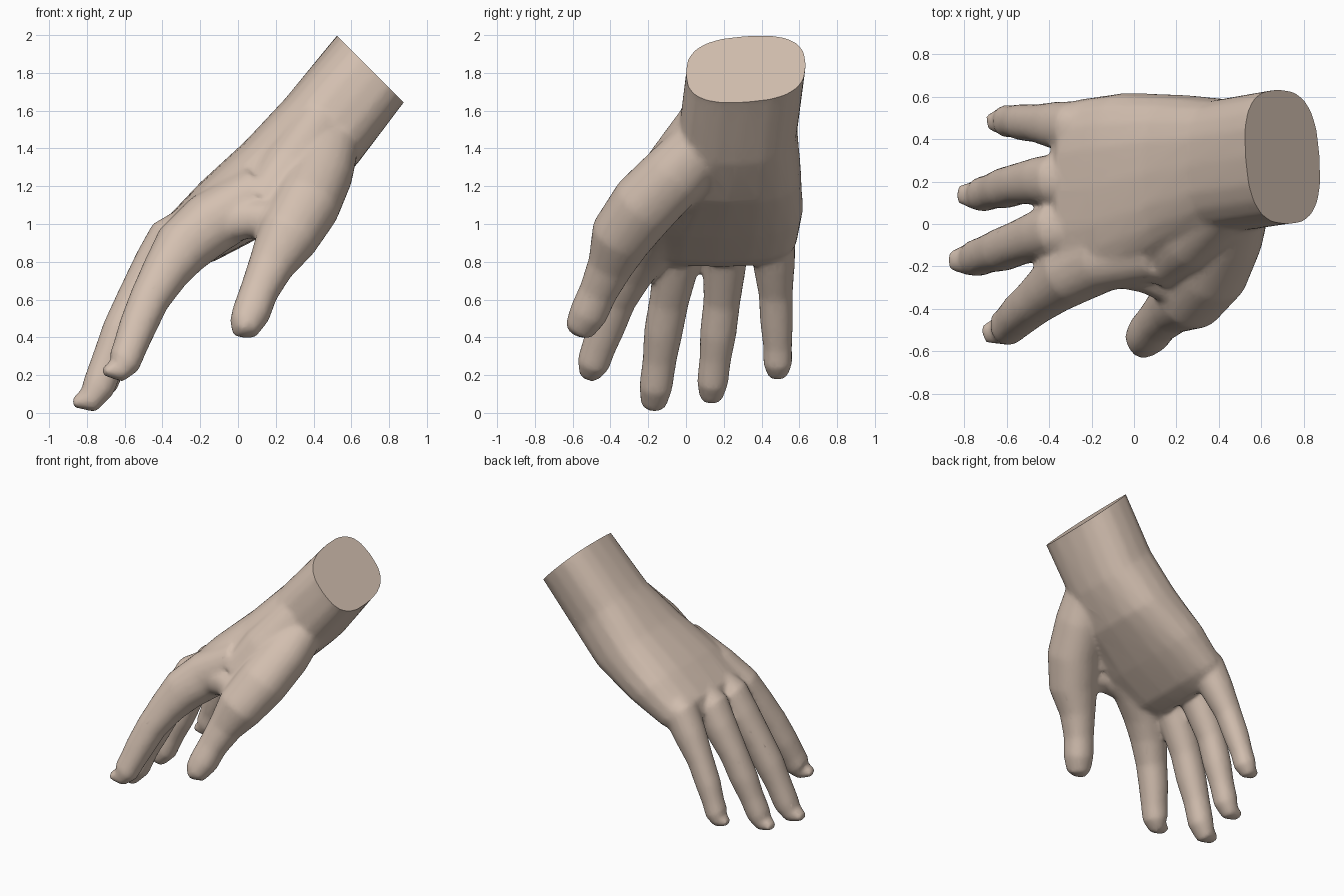
import bpy, bmesh, math
from mathutils import Vector

cube = bpy.data.objects.get("Cube")
if cube:
    bpy.data.objects.remove(cube, do_unlink=True)

skin = bpy.data.materials.new("skin")
skin.use_nodes = True
skin.diffuse_color = (0.66, 0.53, 0.44, 1)
skin.node_tree.nodes["Principled BSDF"].inputs["Base Color"].default_value = (0.66, 0.53, 0.44, 1)

SIDES = 20
bm = bmesh.new()


def ring(center, u, v, power):
    """Rounded cross-section spanned by the half axes u and v."""
    verts = []
    for i in range(SIDES):
        a = 2 * math.pi * i / SIDES
        c, s = math.cos(a), math.sin(a)
        c = math.copysign(abs(c) ** power, c)
        s = math.copysign(abs(s) ** power, s)
        verts.append(bm.verts.new(center + u * c + v * s))
    return verts


def skin_rings(rings):
    faces = [bm.faces.new(rings[0]), bm.faces.new(rings[-1])]
    for a, b in zip(rings, rings[1:]):
        for i in range(SIDES):
            j = (i + 1) % SIDES
            faces.append(bm.faces.new((a[i], a[j], b[j], b[i])))
    bmesh.ops.recalc_face_normals(bm, faces=faces)


def digit(nodes, tip_flat=0.55):
    """Tapered tube through (x, y, z, radius), with a flattened nail end."""
    pts = [Vector(n[:3]) for n in nodes]
    rings = []
    for i, p in enumerate(pts):
        t = (pts[min(i + 1, len(pts) - 1)] - pts[max(i - 1, 0)]).normalized()
        u = Vector((0, 1, 0))
        u = (u - t * u.dot(t)).normalized()
        v = t.cross(u)
        r = nodes[i][3]
        flat = tip_flat if i == len(pts) - 1 else 1.0
        rings.append(ring(p, u * r, v * r * flat, 0.92))
    skin_rings(rings)


# Forearm and palm: top x, z; bottom x, z; y range; sideways tilt
palm = [
    (0.62, 2.10, 0.98, 1.74, 0.00, 0.635, 0.12),
    (0.52, 2.00, 0.88, 1.64, 0.00, 0.635, 0.12),
    (0.25, 1.67, 0.63, 1.31, -0.04, 0.59, 0.06),
    (0.04, 1.44, 0.42, 1.11, -0.14, 0.61, 0),
    (-0.20, 1.22, 0.12, 0.93, -0.26, 0.62, 0),
    (-0.37, 1.04, -0.13, 0.80, -0.28, 0.59, 0),
    (-0.40, 0.92, -0.28, 0.77, -0.23, 0.54, 0),
]
loft = []
for tx, tz, bx, bz, y0, y1, tilt in palm:
    top, bottom = Vector((tx, 0, tz)), Vector((bx, 0, bz))
    mid = (top + bottom) / 2 + Vector((0, (y0 + y1) / 2, 0))
    v = (top - bottom) / 2
    u = Vector((0, (y1 - y0) / 2, 0)) + v * tilt
    loft.append(ring(mid, u, v * (1 - tilt / 4), 0.75))
skin_rings(loft)

# Index finger with its side of the palm
digit([(0.12, -0.11, 1.16, .16), (-0.15, -0.15, 1.00, .17), (-0.30, -0.23, 0.87, .155),
       (-0.385, -0.30, 0.745, .127), (-0.47, -0.37, 0.60, .107), (-0.53, -0.42, 0.46, .1),
       (-0.575, -0.465, 0.34, .09), (-0.605, -0.49, 0.265, .088), (-0.635, -0.505, 0.225, .066),
       (-0.715, -0.52, 0.22, .042)])
# Middle finger
digit([(-0.22, -0.01, 1.01, .11), (-0.36, -0.03, 0.91, .13), (-0.43, -0.05, 0.79, .122),
       (-0.545, -0.09, 0.59, .105), (-0.62, -0.12, 0.43, .103), (-0.685, -0.14, 0.28, .09),
       (-0.74, -0.16, 0.135, .088), (-0.79, -0.17, 0.065, .072), (-0.875, -0.175, 0.052, .043)])
# Ring finger
digit([(-0.22, 0.21, 1.01, .11), (-0.36, 0.205, 0.91, .127), (-0.43, 0.205, 0.79, .116),
       (-0.54, 0.19, 0.59, .098), (-0.61, 0.17, 0.42, .097), (-0.665, 0.155, 0.285, .084),
       (-0.715, 0.14, 0.16, .083), (-0.757, 0.135, 0.10, .066), (-0.835, 0.14, 0.085, .042)])
# Little finger
digit([(-0.13, 0.45, 1.04, .11), (-0.28, 0.455, 0.94, .125), (-0.36, 0.465, 0.80, .113),
       (-0.455, 0.475, 0.63, .091), (-0.525, 0.48, 0.47, .087), (-0.57, 0.485, 0.35, .076),
       (-0.60, 0.485, 0.265, .078), (-0.63, 0.485, 0.225, .062), (-0.695, 0.48, 0.21, .038)])
# Thumb with the ball of the palm
digit([(0.48, 0.09, 1.42, .16), (0.435, -0.05, 1.27, .175), (0.36, -0.22, 1.10, .18),
       (0.26, -0.345, 0.93, .165), (0.175, -0.40, 0.78, .122), (0.11, -0.465, 0.64, .102),
       (0.07, -0.515, 0.53, .102), (0.03, -0.56, 0.455, .084), (-0.005, -0.59, 0.43, .05)])
# Skin fold between thumb and index finger, and its rise to the wrist
digit([(-0.12, -0.17, 1.0, .12), (0.07, -0.225, 1.03, .105), (0.27, -0.30, 1.0, .12)], 1)
digit([(0.44, 0.10, 1.54, .14), (0.27, -0.06, 1.28, .165), (0.12, -0.19, 1.08, .13)], 1)

mesh = bpy.data.meshes.new("hand")
bm.to_mesh(mesh)
bm.free()
hand = bpy.data.objects.new("hand", mesh)
bpy.context.collection.objects.link(hand)

# Fuse the parts into one skin
fuse = hand.modifiers.new("fuse", 'REMESH')
fuse.mode = 'VOXEL'
fuse.voxel_size = 0.014
soften = hand.modifiers.new("soften", 'SMOOTH')
soften.factor = 0.5
soften.iterations = 14
thin = hand.modifiers.new("thin", 'DECIMATE')
thin.ratio = 0.25
depsgraph = bpy.context.evaluated_depsgraph_get()
fused = bpy.data.meshes.new_from_object(hand.evaluated_get(depsgraph))
hand.modifiers.clear()
hand.data = fused

# Cut the wrist flat and close it
bm = bmesh.new()
bm.from_mesh(fused)
cut = bmesh.ops.bisect_plane(bm, geom=bm.verts[:] + bm.edges[:] + bm.faces[:],
                             plane_co=(0.70, 0, 1.82), plane_no=(1, 0, 1), clear_outer=True)
rim = [e for e in cut["geom_cut"] if isinstance(e, bmesh.types.BMEdge)]
bmesh.ops.contextual_create(bm, geom=rim)
bm.to_mesh(fused)
bm.free()

fused.materials.clear()
fused.materials.append(skin)
bpy.ops.object.select_all(action='DESELECT')
hand.select_set(True)
bpy.context.view_layer.objects.active = hand
bpy.ops.object.shade_smooth_by_angle(angle=math.radians(50))
